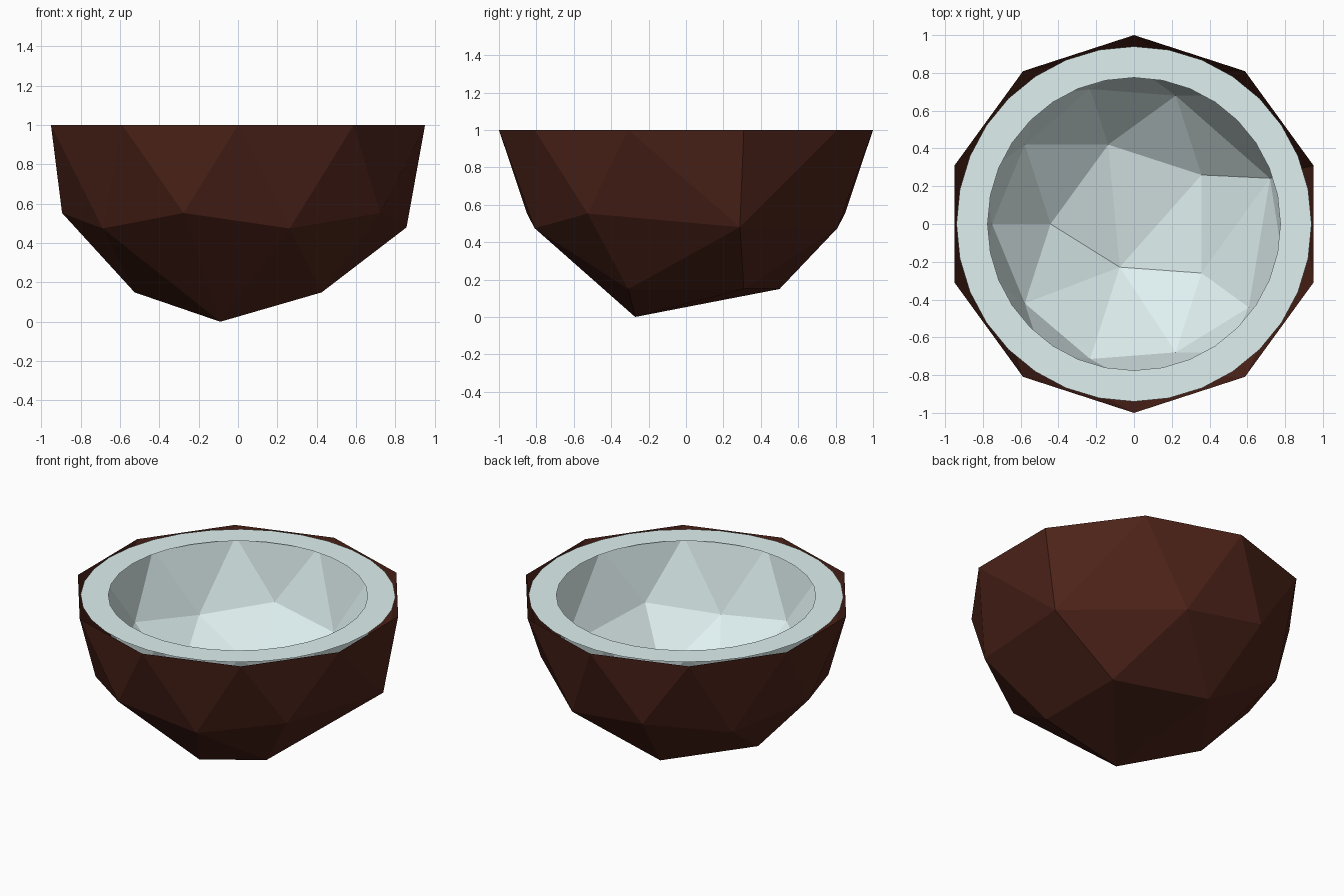
import bpy, bmesh
from math import sin, cos, pi
from mathutils import Vector

if "Cube" in bpy.data.objects:
    bpy.data.objects.remove(bpy.data.objects["Cube"])


def material(name, color):
    m = bpy.data.materials.new(name)
    m.diffuse_color = (*color, 1)
    m.use_nodes = True
    m.node_tree.nodes["Principled BSDF"].inputs["Base Color"].default_value = m.diffuse_color
    return m


def finish(name, bm, mat, z):
    me = bpy.data.meshes.new(name)
    bm.to_mesh(me)
    bm.free()
    me.materials.append(mat)
    ob = bpy.data.objects.new(name, me)
    ob.location.z = z
    bpy.context.collection.objects.link(ob)
    return ob


def half_shell(name, radius, mat, inward=False):
    """Lower half of a low-poly icosphere with two edges collapsed."""
    bm = bmesh.new()
    bmesh.ops.create_icosphere(bm, subdivisions=2, radius=1)
    bmesh.ops.delete(bm, geom=[v for v in bm.verts if v.co.z > 0.01], context='VERTS')
    collapses = [
        ((0, 0, -1), (-0.162, -0.5, -0.851), (-0.09, -0.272, -1.0)),
        ((0.851, 0, -0.526), (0.724, 0.526, -0.447), (0.857, 0.288, -0.52)),
    ]
    for a, b, target in collapses:
        pair = [min(bm.verts, key=lambda v: (v.co - Vector(p)).length) for p in (a, b)]
        bmesh.ops.pointmerge(bm, verts=pair, merge_co=Vector(target))
    bmesh.ops.scale(bm, vec=(radius,) * 3, verts=bm.verts)
    if inward:
        bmesh.ops.reverse_faces(bm, faces=bm.faces)
    return finish(name, bm, mat, 1)


def flat_ring(name, outer, inner, sides, mat):
    bm = bmesh.new()
    loops = [[bm.verts.new((r * sin(2 * pi * i / sides), r * cos(2 * pi * i / sides), 0))
              for i in range(sides)] for r in (outer, inner)]
    for i in range(sides):
        j = (i + 1) % sides
        bm.faces.new((loops[0][j], loops[0][i], loops[1][i], loops[1][j]))
    return finish(name, bm, mat, 1)


husk = material("husk", (0.075, 0.017, 0.010))
flesh = material("flesh", (0.74, 0.87, 0.87))

# Outer husk, inner hollow and the cut rim
half_shell("outer_husk", 1.0, husk)
half_shell("inner_flesh", 0.84, flesh, inward=True)
flat_ring("flesh_rim", 0.94, 0.775, 32, flesh)
